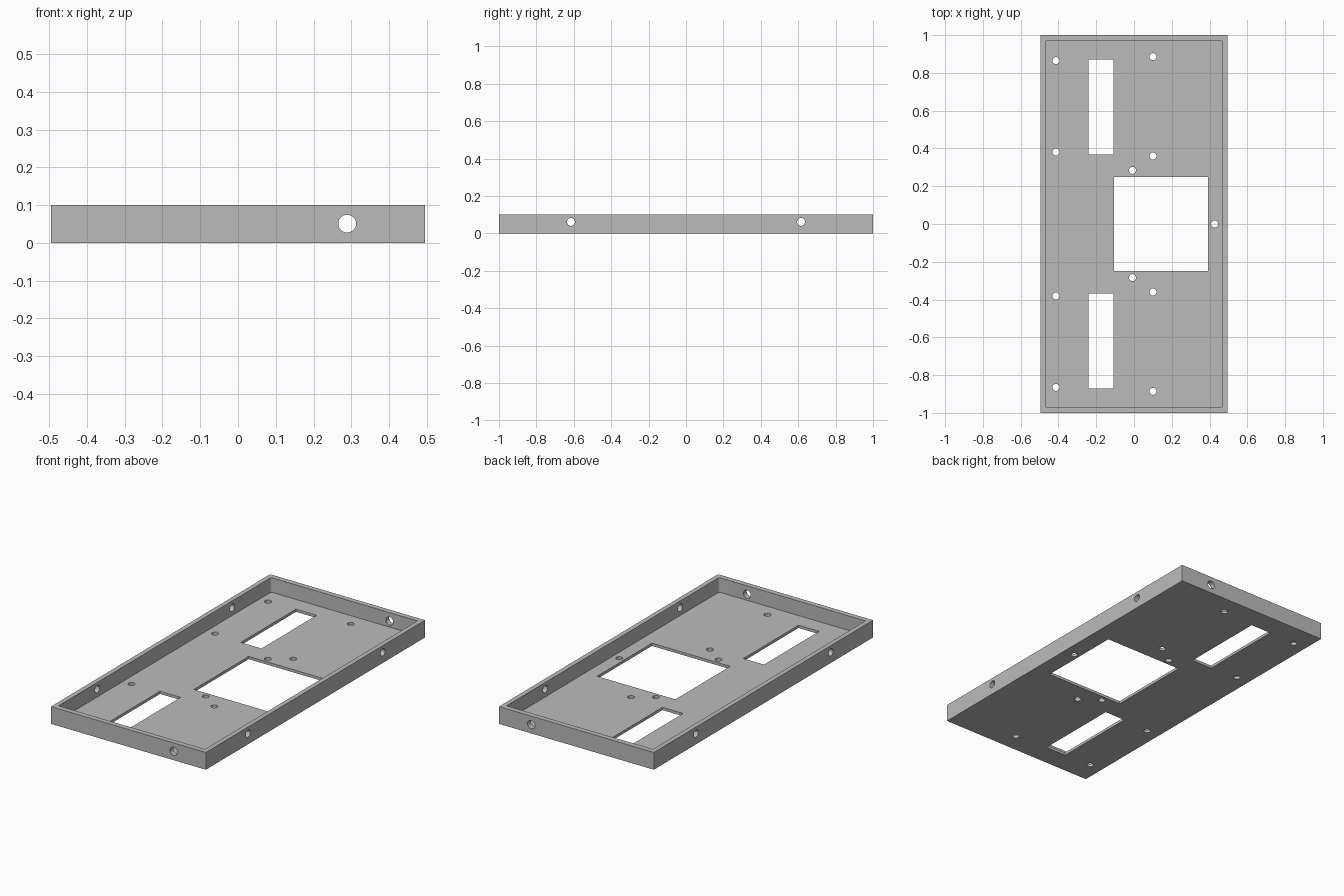
import bpy, bmesh
from math import radians
from mathutils import Matrix, Vector

cube = bpy.data.objects.get("Cube")
if cube:
    bpy.data.objects.remove(cube, do_unlink=True)

HALF_X, HALF_Y, HEIGHT = 0.495, 1.0, 0.1
WALL, FLOOR = 0.027, 0.016

grey = bpy.data.materials.new("light grey")
grey.use_nodes = True
grey.diffuse_color = (0.5, 0.5, 0.5, 1)
grey.node_tree.nodes["Principled BSDF"].inputs["Base Color"].default_value = (0.5, 0.5, 0.5, 1)


def add_box(bm, x0, x1, y0, y1, z0, z1):
    size = Vector((x1 - x0, y1 - y0, z1 - z0))
    centre = Vector((x0 + x1, y0 + y1, z0 + z1)) / 2
    matrix = Matrix.Translation(centre) @ Matrix.Diagonal((*size, 1))
    bmesh.ops.create_cube(bm, size=1, matrix=matrix)


def add_hole(bm, centre, radius, depth, axis="Z"):
    turn = {"X": Matrix.Rotation(radians(90), 4, "Y"),
            "Y": Matrix.Rotation(radians(90), 4, "X"),
            "Z": Matrix.Identity(4)}[axis]
    bmesh.ops.create_cone(bm, cap_ends=True, segments=32, radius1=radius, radius2=radius,
                          depth=depth, matrix=Matrix.Translation(centre) @ turn)


def make_object(name, bm):
    mesh = bpy.data.meshes.new(name)
    bm.to_mesh(mesh)
    bm.free()
    mesh.materials.append(grey)
    obj = bpy.data.objects.new(name, mesh)
    bpy.context.collection.objects.link(obj)
    return obj


def cut(target, cutter):
    cutter.hide_render = True
    mod = target.modifiers.new(cutter.name, "BOOLEAN")
    mod.operation = "DIFFERENCE"
    mod.solver = "EXACT"
    mod.object = cutter
    bpy.context.view_layer.objects.active = target
    bpy.ops.object.modifier_apply(modifier=mod.name)
    bpy.data.objects.remove(cutter, do_unlink=True)


# Solid tray block
bm = bmesh.new()
add_box(bm, -HALF_X, HALF_X, -HALF_Y, HALF_Y, 0, HEIGHT)
tray = make_object("tray", bm)

# Hollow interior with slightly rounded vertical corners
bm = bmesh.new()
add_box(bm, WALL - HALF_X, HALF_X - WALL, WALL + 0.003 - HALF_Y, HALF_Y - WALL - 0.003,
        FLOOR, HEIGHT + 0.1)
uprights = [e for e in bm.edges if abs(e.verts[0].co.z - e.verts[1].co.z) > 0.01]
bmesh.ops.bevel(bm, geom=uprights, offset=0.008, segments=4, profile=0.5, affect="EDGES")
cut(tray, make_object("cavity_cutter", bm))

# Floor windows, screw holes and wall holes
bm = bmesh.new()
add_box(bm, -0.107, 0.393, -0.25, 0.25, -0.03, 0.04)
add_hole(bm, (0.427, 0, 0), 0.0185, 0.08)
for side in (-1, 1):
    y0, y1 = sorted((side * 0.369, side * 0.872))
    add_box(bm, -0.24, -0.108, y0, y1, -0.03, 0.04)
    for x, y in ((-0.413, 0.865), (-0.413, 0.381), (0.1, 0.886),
                 (0.1, 0.36), (-0.008, 0.284)):
        add_hole(bm, (x, side * y, 0), 0.0185, 0.08)
    add_hole(bm, (0.289, side * (HALF_Y - WALL / 2), 0.051), 0.0235, 0.06, "Y")
    for y in (-0.615, 0.615):
        add_hole(bm, (side * (HALF_X - WALL / 2), y, 0.061), 0.021, 0.06, "X")
cut(tray, make_object("hole_cutter", bm))

# Smooth hole walls, sharp edges kept
tray.select_set(True)
bpy.context.view_layer.objects.active = tray
bpy.ops.object.shade_smooth_by_angle(angle=radians(30))
